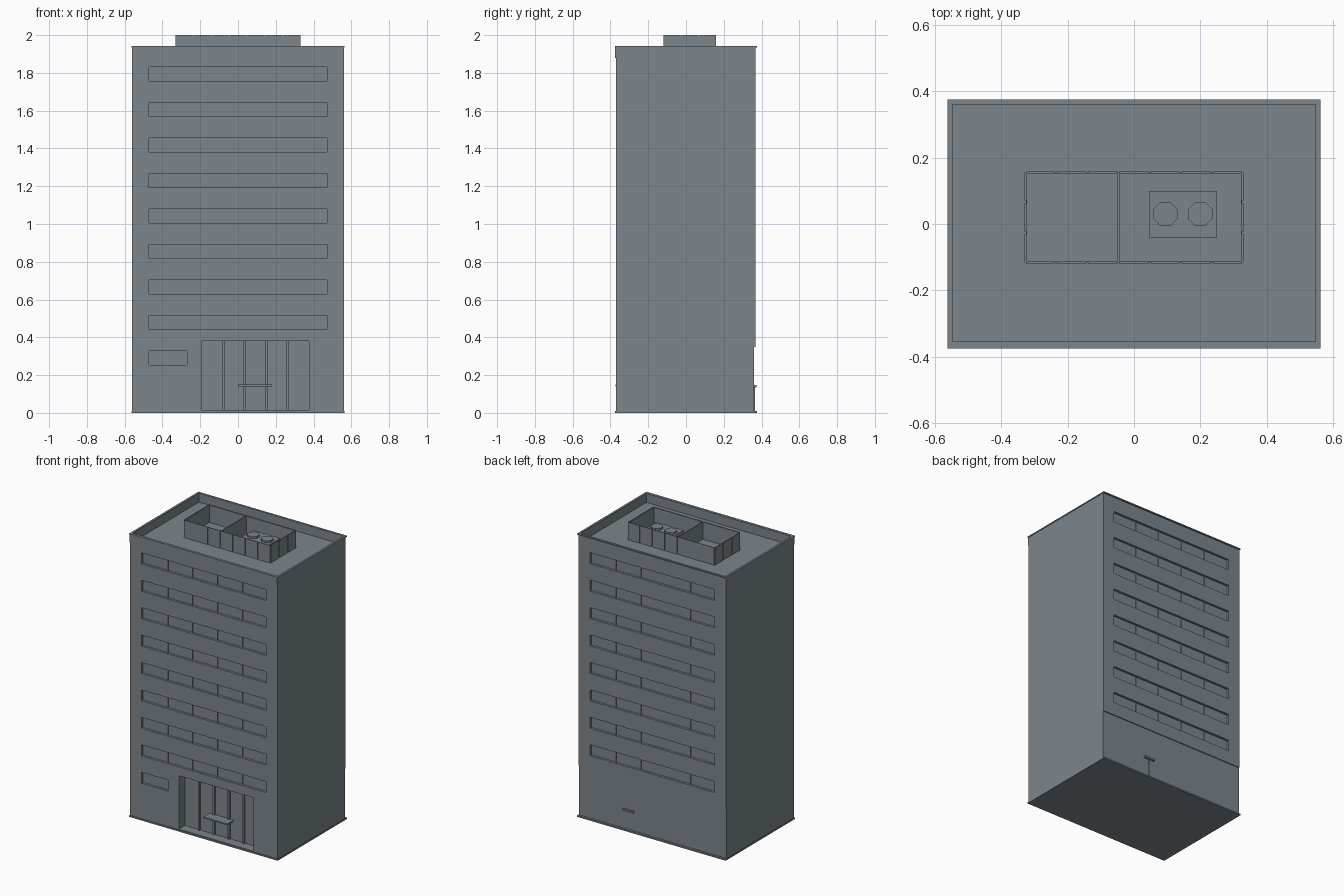
import bpy, bmesh
from math import pi
from mathutils import Matrix

old = bpy.data.objects.get("Cube")
if old:
    bpy.data.objects.remove(old, do_unlink=True)

SLATE = (0.20, 0.235, 0.265, 1)
slate = bpy.data.materials.new("slate_grey")
slate.use_nodes = True
slate.diffuse_color = SLATE
slate.node_tree.nodes["Principled BSDF"].inputs["Base Color"].default_value = SLATE


def add_box(bm, x, y, z):
    """Box from (min, max) pairs."""
    size = [b - a for a, b in (x, y, z)]
    mid = [(a + b) / 2 for a, b in (x, y, z)]
    bmesh.ops.create_cube(bm, size=1, matrix=Matrix.Translation(mid) @ Matrix.Diagonal((*size, 1)))


def finish(bm, name):
    mesh = bpy.data.meshes.new(name)
    bm.to_mesh(mesh)
    bm.free()
    mesh.materials.append(slate)
    obj = bpy.data.objects.new(name, mesh)
    bpy.context.collection.objects.link(obj)
    return obj


def boxes(name, items):
    bm = bmesh.new()
    for item in items:
        add_box(bm, *item)
    return finish(bm, name)


W, FRONT, BACK, TOP, ROOF = 0.56, -0.37, 0.367, 1.94, 1.88
REVEAL = 0.016
PITCH, WIN_H, WIN_TOP = 0.188, 0.075, 1.832
WIN_W = 0.472
DOOR = (-0.19, 0.375)
DOOR_BACK = FRONT + 0.065
window_z = [(WIN_TOP - PITCH * i - WIN_H, WIN_TOP - PITCH * i) for i in range(9)]

# Tower block, with the roof well, window bands and entrance cut out
tower = boxes("tower", [((-W, W), (FRONT, BACK), (0, TOP))])
cuts = [((-0.548, 0.548), (-0.355, 0.36), (ROOF, 2.1)),
        (DOOR, (-0.5, DOOR_BACK), (0.014, 0.38)),
        ((-0.7, 0.7), (0.361, 0.5), (-0.1, 0.35)),
        ((-WIN_W, -0.27), (-0.5, FRONT + REVEAL), window_z[8])]
for z in window_z[:8]:
    cuts.append(((-WIN_W, WIN_W), (-0.5, FRONT + REVEAL), z))
    cuts.append(((-WIN_W, WIN_W), (BACK - REVEAL, 0.5), z))
cutter = boxes("cutter", cuts)
cutter.hide_render = True
mod = tower.modifiers.new("openings", 'BOOLEAN')
mod.operation = 'DIFFERENCE'
mod.solver = 'EXACT'
mod.object = cutter
graph = bpy.context.evaluated_depsgraph_get()
tower.data = bpy.data.meshes.new_from_object(tower.evaluated_get(graph))
tower.modifiers.clear()
bpy.data.objects.remove(cutter, do_unlink=True)

# Thin window mullions in the bands
mullions = []
for z in window_z[:8]:
    for x in (-0.282, -0.094, 0.094, 0.282):
        mullions.append(((x - 0.002, x + 0.002), (FRONT + 0.011, FRONT + REVEAL + 0.002), z))
        mullions.append(((x - 0.002, x + 0.002), (BACK - REVEAL - 0.002, BACK - 0.011), z))
boxes("window_mullions", mullions)

# Base plate, front parapet band and coping
boxes("base_plate", [((-0.563, 0.563), (-0.375, 0.375), (0, 0.01))])
boxes("parapet_band", [((-W, W), (-0.375, FRONT), (ROOF, TOP))])
boxes("coping", [((-0.563, 0.563), (-0.375, -0.357), (1.934, 1.942)),
                 ((-0.563, 0.563), (0.361, 0.375), (1.934, 1.942)),
                 ((-0.563, -0.549), (-0.357, 0.361), (1.934, 1.942)),
                 ((0.549, 0.563), (-0.357, 0.361), (1.934, 1.942))])

# Entrance glazing bars and canopies
step = (DOOR[1] - DOOR[0]) / 5
bars = [DOOR[0] + step * i for i in range(1, 5)]
boxes("entrance_bars", [((x - 0.006, x + 0.006), (DOOR_BACK - 0.012, DOOR_BACK + 0.002), (0.014, 0.38))
                        for x in bars])
boxes("front_canopy", [((0, 0.18), (-0.373, DOOR_BACK + 0.002), (0.14, 0.15))])
boxes("back_canopy", [((0.14, 0.22), (0.355, 0.374), (0.135, 0.147))])
boxes("back_door_seam", [((0.178, 0.182), (0.355, 0.364), (0.01, 0.135))])

# Rooftop screen: separate panels over a thin liner, plus a cross partition
X0, X1, Y0, Y1 = -0.33, 0.33, -0.12, 0.16
PANEL, GAP = 0.004, 0.004
screen = []
dx, dy = (X1 - X0) / 7, (Y1 - Y0) / 3
for i in range(7):
    span = (X0 + dx * i + GAP, X0 + dx * (i + 1) - GAP)
    screen += [(span, (Y0, Y0 + PANEL), (ROOF, 2)), (span, (Y1 - PANEL, Y1), (ROOF, 2))]
for i in range(3):
    span = (Y0 + dy * i + GAP, Y0 + dy * (i + 1) - GAP)
    screen += [((X0, X0 + PANEL), span, (ROOF, 2)), ((X1 - PANEL, X1), span, (ROOF, 2))]
boxes("screen_panels", screen)
a, b = PANEL, PANEL + 0.003
boxes("screen_liner", [((X0 + a, X1 - a), (Y0 + a, Y0 + b), (ROOF, 1.998)),
                       ((X0 + a, X1 - a), (Y1 - b, Y1 - a), (ROOF, 1.998)),
                       ((X0 + a, X0 + b), (Y0 + b, Y1 - b), (ROOF, 1.998)),
                       ((X1 - b, X1 - a), (Y0 + b, Y1 - b), (ROOF, 1.998))])
boxes("screen_partition", [((-0.05, -0.044), (Y0 + b, Y1 - b), (ROOF, 1.998))])

# Cooling unit with two octagonal fans
boxes("cooling_unit", [((0.045, 0.25), (-0.04, 0.1), (ROOF, 1.945))])
bm = bmesh.new()
for x in (0.095, 0.2):
    place = Matrix.Translation((x, 0.03, 1.95)) @ Matrix.Rotation(pi / 8, 4, 'Z')
    bmesh.ops.create_cone(bm, cap_ends=True, segments=8, radius1=0.039, radius2=0.039,
                          depth=0.016, matrix=place)
finish(bm, "cooling_fans")
